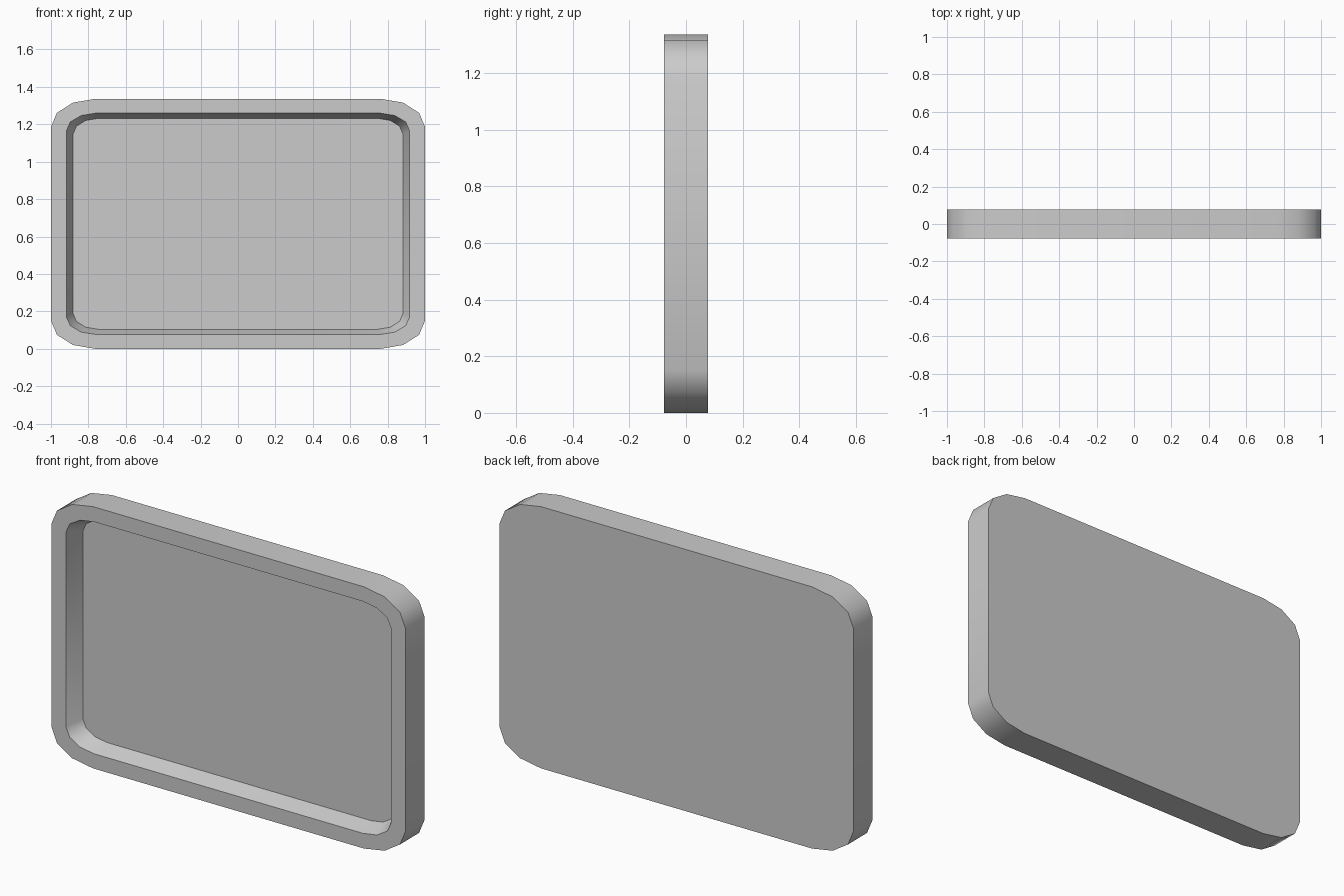
import bpy, bmesh, math

if "Cube" in bpy.data.objects:
    bpy.data.objects.remove(bpy.data.objects["Cube"])

CZ = 0.668  # centre height of the panel


def ring(bm, y, hx, hz, rx, rz, steps=3):
    """Rounded rectangle with elliptical corners, counter-clockwise seen from the front."""
    verts = []
    for q, (sx, sz) in enumerate([(1, 1), (-1, 1), (-1, -1), (1, -1)]):
        for i in range(steps + 1):
            a = math.pi / 2 * (q + i / steps)
            verts.append(bm.verts.new((sx * (hx - rx) + rx * math.cos(a), y,
                                       CZ + sz * (hz - rz) + rz * math.sin(a))))
    return verts


bm = bmesh.new()
# Back outline, front outline, pocket mouth, pocket floor
rings = [ring(bm, 0.077, 1.0, CZ, 0.235, 0.15),
         ring(bm, -0.077, 1.0, CZ, 0.235, 0.15),
         ring(bm, -0.077, 0.918, 0.592, 0.16, 0.095),
         ring(bm, 0.009, 0.882, 0.564, 0.135, 0.085)]
for a, b in zip(rings, rings[1:]):
    n = len(a)
    for i in range(n):
        j = (i + 1) % n
        bm.faces.new((a[i], a[j], b[j], b[i]))
bm.faces.new(rings[0])
bm.faces.new(rings[-1])
bmesh.ops.recalc_face_normals(bm, faces=bm.faces)

# Framed panel
mesh = bpy.data.meshes.new("framed_panel")
bm.to_mesh(mesh)
bm.free()
panel = bpy.data.objects.new("framed_panel", mesh)
bpy.context.collection.objects.link(panel)
bpy.context.view_layer.objects.active = panel
panel.select_set(True)
bpy.ops.object.shade_smooth_by_angle(angle=math.radians(42))
